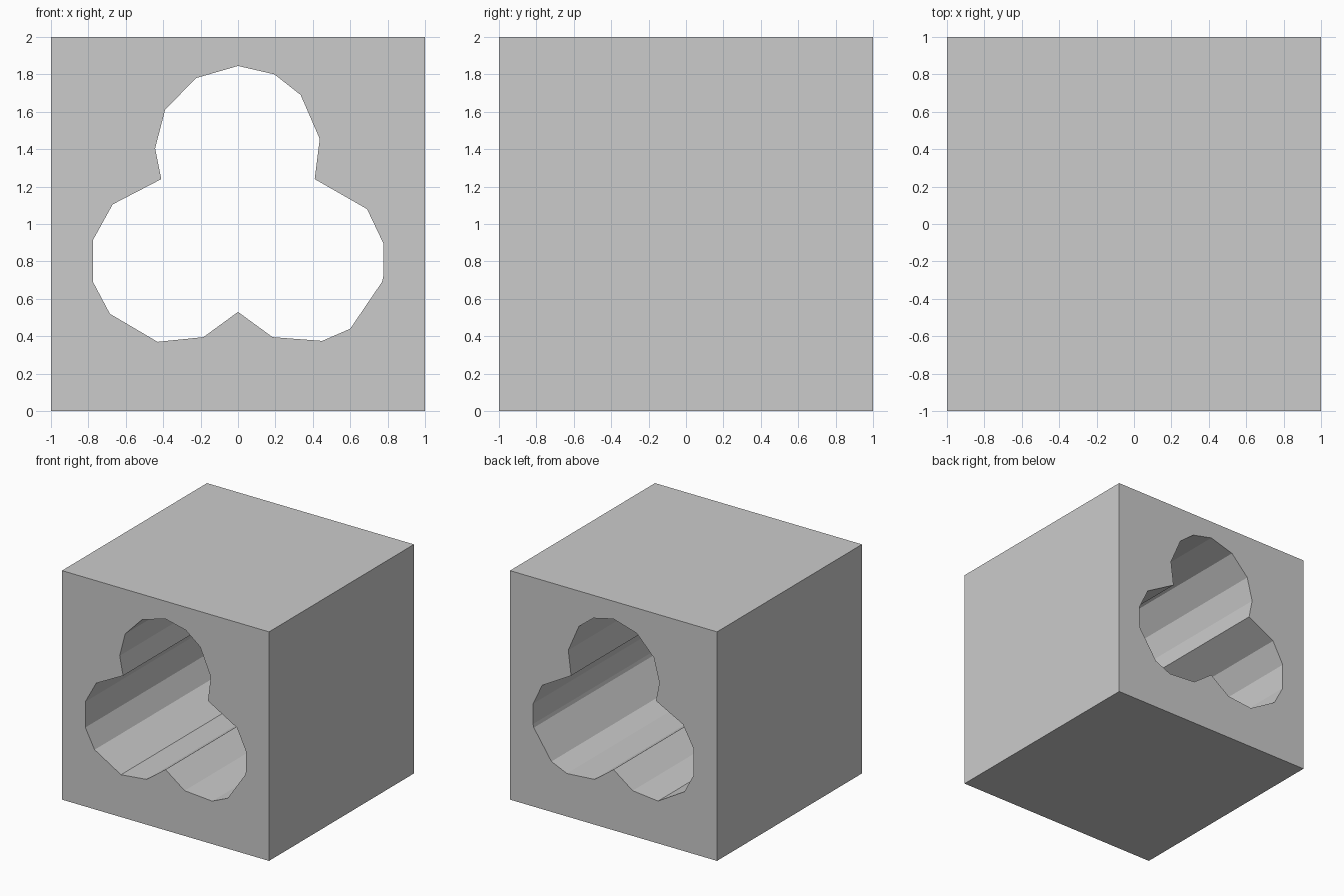
import bpy, bmesh

if "Cube" in bpy.data.objects:
    bpy.data.objects.remove(bpy.data.objects["Cube"])

# Trefoil outline (x, z), clockwise from the top
PROFILE = [
    (0, 1.845), (0.195, 1.8), (0.335, 1.69), (0.437, 1.455), (0.41, 1.24),
    (0.69, 1.08), (0.777, 0.897), (0.777, 0.72), (0.77, 0.69), (0.6, 0.44),
    (0.45, 0.375), (0.185, 0.395), (0, 0.53), (-0.185, 0.395), (-0.43, 0.37),
    (-0.685, 0.52), (-0.775, 0.69), (-0.775, 0.915), (-0.67, 1.105),
    (-0.41, 1.24), (-0.443, 1.405), (-0.39, 1.61), (-0.225, 1.78),
]


def extrude_profile(name, points, y0, y1):
    """Closed prism running along y."""
    bm = bmesh.new()
    face = bm.faces.new([bm.verts.new((x, y0, z)) for x, z in points])
    result = bmesh.ops.extrude_face_region(bm, geom=[face], use_keep_orig=True)
    verts = [v for v in result["geom"] if isinstance(v, bmesh.types.BMVert)]
    bmesh.ops.translate(bm, vec=(0, y1 - y0, 0), verts=verts)
    bmesh.ops.recalc_face_normals(bm, faces=bm.faces)
    mesh = bpy.data.meshes.new(name)
    bm.to_mesh(mesh)
    bm.free()
    obj = bpy.data.objects.new(name, mesh)
    bpy.context.collection.objects.link(obj)
    return obj


# Solid cube
bpy.ops.mesh.primitive_cube_add(size=2, location=(0, 0, 1))
block = bpy.context.object
block.name = "block_with_trefoil_hole"

# Trefoil tunnel cut from front to back
cutter = extrude_profile("trefoil_cutter", PROFILE, -1.2, 1.2)
cutter.hide_render = True
cut = block.modifiers.new("trefoil_hole", 'BOOLEAN')
cut.operation = 'DIFFERENCE'
cut.solver = 'EXACT'
cut.object = cutter
bpy.context.view_layer.objects.active = block
bpy.ops.object.modifier_apply(modifier=cut.name)
bpy.data.objects.remove(cutter)
